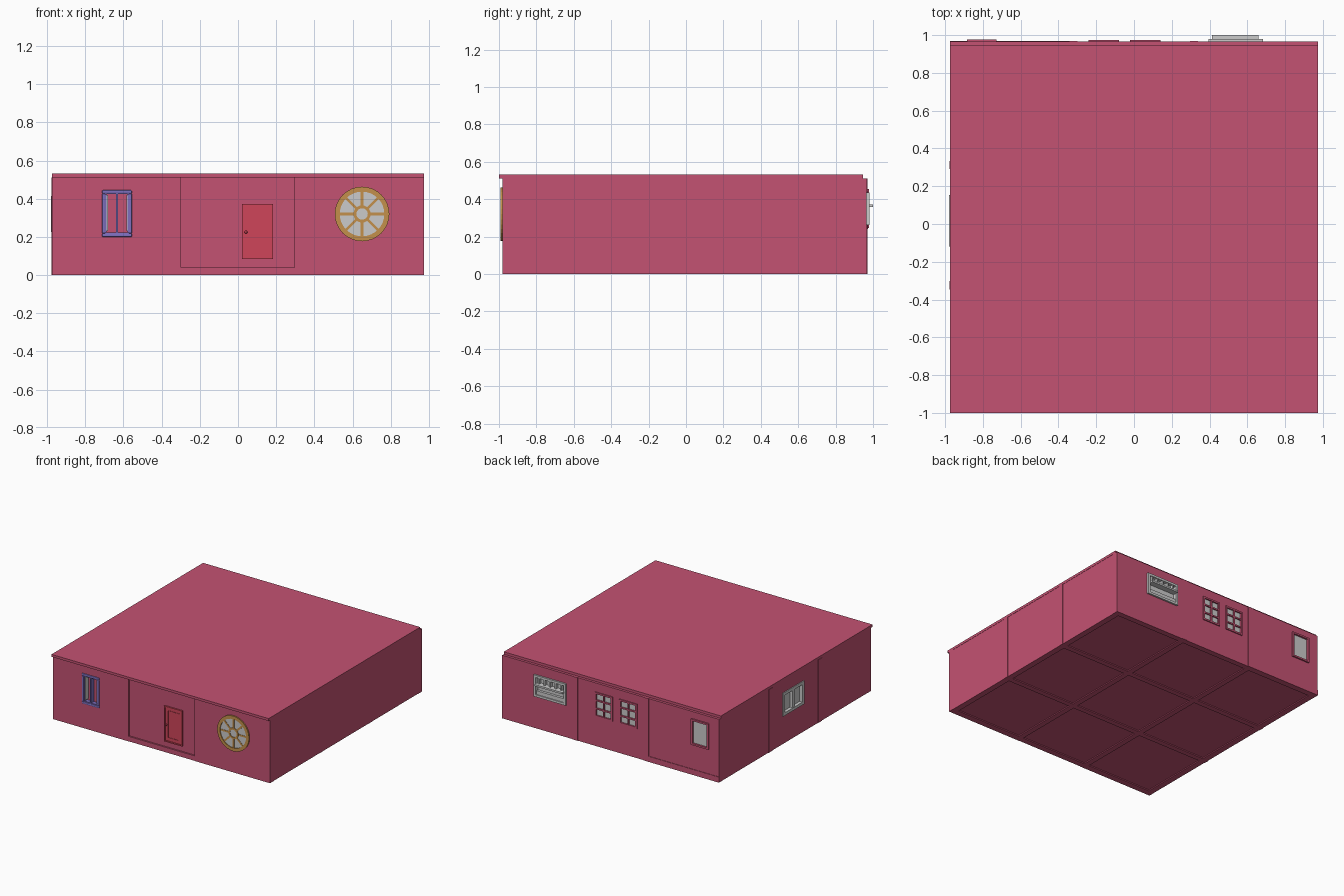
import bpy, bmesh, math
from mathutils import Matrix, Vector

if "Cube" in bpy.data.objects:
    bpy.data.objects.remove(bpy.data.objects["Cube"])


def material(name, rgb):
    m = bpy.data.materials.new(name)
    m.diffuse_color = (*rgb, 1)
    m.use_nodes = True
    m.node_tree.nodes["Principled BSDF"].inputs["Base Color"].default_value = m.diffuse_color
    return m


PINK = material("pink_plaster", (0.55, 0.085, 0.17))
RED = material("red_paint", (0.62, 0.06, 0.10))
BLUE = material("blue_paint", (0.21, 0.16, 0.52))
GOLD = material("gold_wood", (0.55, 0.28, 0.07))


def finish(name, bm, mat):
    bmesh.ops.recalc_face_normals(bm, faces=bm.faces)
    me = bpy.data.meshes.new(name)
    bm.to_mesh(me)
    bm.free()
    ob = bpy.data.objects.new(name, me)
    bpy.context.collection.objects.link(ob)
    if mat:
        me.materials.append(mat)
    return ob


def add_box(bm, x, y, z):
    size = [b - a for a, b in (x, y, z)]
    mid = [(a + b) / 2 for a, b in (x, y, z)]
    bmesh.ops.create_cube(bm, size=1, matrix=Matrix.Translation(mid) @ Matrix.Diagonal((*size, 1)))


def boxes(name, items, mat=None):
    bm = bmesh.new()
    for it in items:
        add_box(bm, *it)
    return finish(name, bm, mat)


def cut(target, x, y, z):
    c = boxes("opening_cutter", [(x, y, z)])
    c.hide_render = True
    mod = target.modifiers.new("opening", "BOOLEAN")
    mod.operation, mod.solver, mod.object = "DIFFERENCE", "EXACT", c
    bpy.context.view_layer.objects.active = target
    bpy.ops.object.modifier_apply(modifier=mod.name)
    bpy.data.objects.remove(c)


def frame(u, z, w, d):
    """Four bars round the rectangle u by z, on a wall facing y."""
    return [(u, d, (z[0], z[0] + w)), (u, d, (z[1] - w, z[1])),
            ((u[0], u[0] + w), d, (z[0] + w, z[1] - w)),
            ((u[1] - w, u[1]), d, (z[0] + w, z[1] - w))]


def ring(name, r0, r1, d, c, mat, n=32):
    bm = bmesh.new()
    rows = []
    for i in range(n):
        a = 2 * math.pi * i / n
        rows.append([bm.verts.new((c[0] + r * math.cos(a), y, c[1] + r * math.sin(a)))
                     for r, y in ((r0, d[1]), (r0, d[0]), (r1, d[0]), (r1, d[1]))])
    for i in range(n):
        p, q = rows[i], rows[(i + 1) % n]
        for k in range(4):
            bm.faces.new((p[k], p[(k + 1) % 4], q[(k + 1) % 4], q[k]))
    return finish(name, bm, mat)


# Roof and floor slabs
boxes("roof", [((-.975, .975), (-1, .945), (.512, .532))], PINK)
boxes("floor", [((-.95, .95), (-.96, .95), (.008, .03))], PINK)

# Partition walls: a 3 x 3 grid of rooms whose ends show as columns
T, B = 0, .512
boxes("partitions_lengthwise", [((x - .022, x + .022), (-.982, .97), (T, B)) for x in (-.32, .318)], PINK)
boxes("partitions_crosswise", [((-.978, .975), (y - .022, y + .022), (T, B)) for y in (-.325, .312)], PINK)

# Outer walls
front = boxes("front_side_walls", [((-.975, -.34), (-.982, -.93), (T, B)),
                                   ((.34, .975), (-.982, -.93), (T, B))], PINK)
boxes("front_middle_wall", [((-.30, .30), (-.968, -.93), (T, B))], PINK)
boxes("front_step", [((-.298, .296), (-.98, -.968), (0, .04))], PINK)
back = boxes("back_wall", [((-.975, .975), (.92, .966), (T, B))], PINK)
boxes("back_plinth", [((-.975, -.34), (.966, .97), (0, .045))], PINK)
left = boxes("left_wall", [((-.974, -.925), (-.982, .966), (T, B))], PINK)
boxes("right_wall", [((.925, .973), (-.982, .966), (T, B))], PINK)

# Blue window with its two casements standing open
cut(front, (-.69, -.575), (-1, -.945), (.22, .43))
f = boxes("blue_window_frame", frame((-.712, -.556), (.2, .445), .018, (-.99, -.965)), BLUE)
bev = f.modifiers.new("soft", "BEVEL")
bev.width, bev.segments = .005, 2
boxes("blue_window_bars", [((-.638, -.63), (-.988, -.945), (.215, .43))]
      + frame((-.695, -.572), (.217, .43), .006, (-.984, -.95)), BLUE)
boxes("blue_window_glass", [((x - .003, x + .003), (-.98, -.945), (.23, .42)) for x in (-.685, -.582)])

# Round window like a spoked wheel
C = (.65, .32)
ring("round_window_rim", .117, .143, (-.992, -.972), C, GOLD)
ring("round_window_hub", .03, .045, (-.99, -.972), C, GOLD, 24)
bm = bmesh.new()
for i in range(8):
    m = (Matrix.Translation((C[0], -.982, C[1])) @ Matrix.Rotation(i * math.pi / 4, 4, "Y")
         @ Matrix.Translation((.082, 0, 0)) @ Matrix.Diagonal((.078, .012, .014, 1)))
    bmesh.ops.create_cube(bm, size=1, matrix=m)
finish("round_window_spokes", bm, GOLD)
bm = bmesh.new()
bmesh.ops.create_cone(bm, cap_ends=True, segments=32, radius1=.12, radius2=.12, depth=.01,
                      matrix=Matrix.Translation((C[0], -.981, C[1])) @ Matrix.Rotation(math.pi / 2, 4, "X"))
finish("round_window_glass", bm, None)

# Red door with raised frame and knob
boxes("door", [((.03, .175), (-.974, -.96), (.09, .365))], RED)
boxes("door_frame", frame((.022, .183), (.085, .373), .01, (-.98, -.96))
      + frame((.053, .158), (.12, .342), .004, (-.977, -.97)), RED)
bm = bmesh.new()
bmesh.ops.create_uvsphere(bm, u_segments=12, v_segments=8, radius=.008,
                          matrix=Matrix.Translation((.042, -.981, .225)))
finish("door_knob", bm, RED)

# Back: pair of six-pane windows
for x0, x1 in ((-.24, -.08), (-.02, .14)):
    z0, z1 = .24, .44
    cut(back, (x0 + .01, x1 - .01), (.945, 1), (z0 + .01, z1 - .01))
    xm = (x0 + x1) / 2
    bars = frame((x0, x1), (z0, z1), .014, (.95, .974)) + [((xm - .006, xm + .006), (.945, .972), (z0, z1))]
    for k in (1, 2):
        zm = z0 + (z1 - z0) * k / 3
        bars.append(((x0, x1), (.945, .972), (zm - .006, zm + .006)))
    boxes("six_pane_frame", bars, PINK)
    boxes("six_pane_glass", [((x0 + .01, x1 - .01), (.955, .962), (z0 + .01, z1 - .01))])

# Back: single plain window
cut(back, (-.875, -.737), (.945, 1), (.255, .445))
boxes("plain_window_frame", frame((-.885, -.727), (.245, .455), .014, (.95, .978)), PINK)
boxes("plain_window_glass", [((-.875, -.737), (.955, .963), (.255, .445))])

# Back: hatch window with bars and a projecting shelf
cut(back, (.41, .667), (.945, 1), (.275, .425))
boxes("hatch_frame", frame((.395, .682), (.262, .437), .018, (.95, .98)))
boxes("hatch_shelf", [((.412, .66), (.95, 1), (.358, .372))])
boxes("hatch_bars", [((x - .006, x + .006), (.95, .976), (.37, .42)) for x in (.44, .49, .54, .59, .64)])
boxes("hatch_glass", [((.41, .667), (.945, .952), (.275, .425)),
                      ((.41, .667), (.952, .972), (.28, .31))])

# Left side: two-light window (built facing y, then turned onto the wall)
cut(left, (-1, -.945), (-.105, .14), (.235, .405))
turn = Matrix.Rotation(math.pi / 2, 4, "Z")
w = boxes("side_window_frame", frame((-.118, .153), (.225, .415), .024, (.945, .98))
          + [((.006, .03), (.945, .977), (.23, .41))])
g = boxes("side_window_glass", [((-.105, .14), (.945, .955), (.235, .405))])
for ob in (w, g):
    ob.data.transform(turn)
